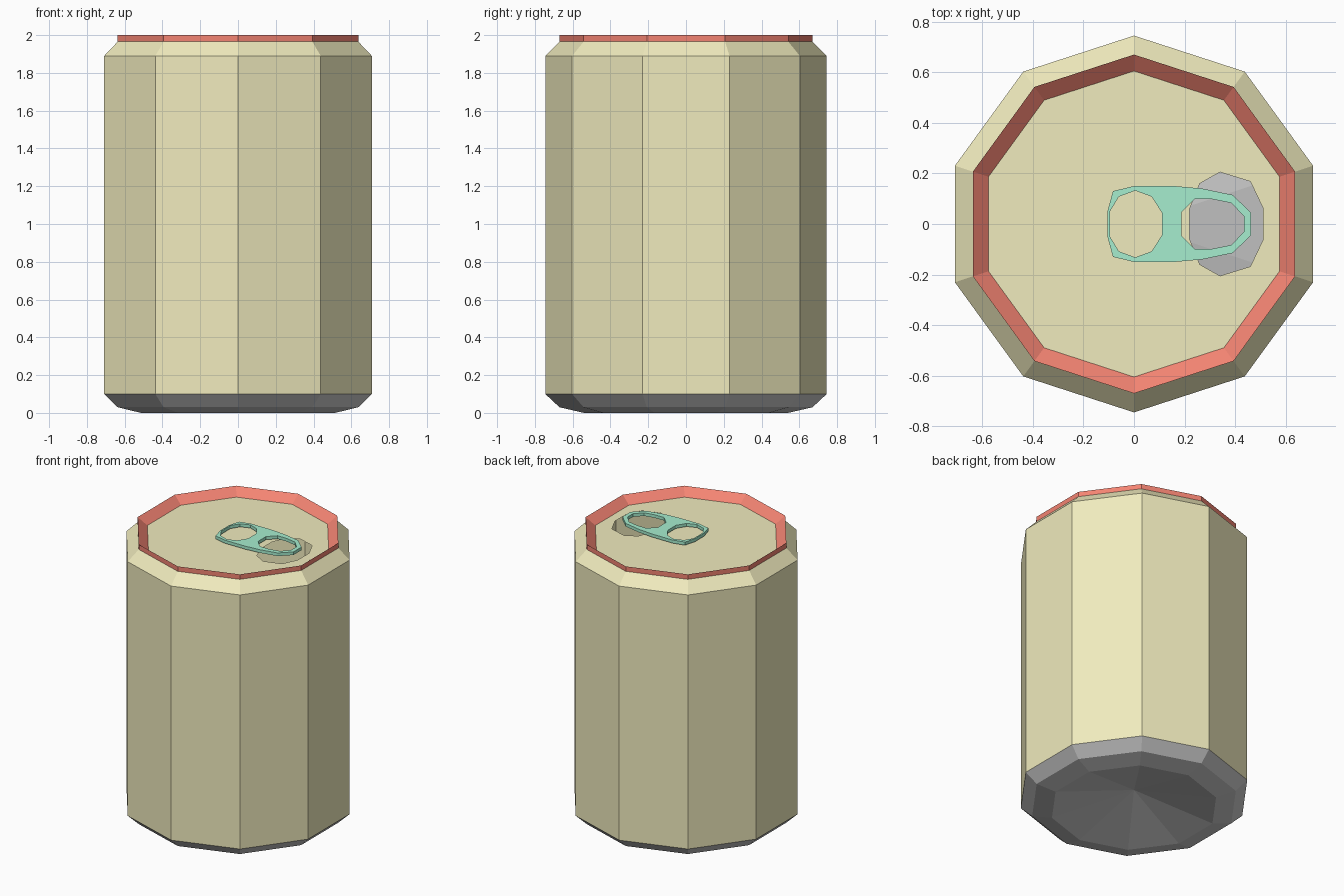
import bpy, bmesh
from math import pi, sin, cos

if "Cube" in bpy.data.objects:
    bpy.data.objects.remove(bpy.data.objects["Cube"])

SIDES = 10


def material(name, rgb):
    m = bpy.data.materials.new(name)
    m.diffuse_color = (*rgb, 1)
    m.use_nodes = True
    m.node_tree.nodes["Principled BSDF"].inputs["Base Color"].default_value = m.diffuse_color
    return m


TAN = material("tan", (0.87, 0.83, 0.51))
RED = material("red", (0.90, 0.23, 0.17))
GREEN = material("green", (0.38, 0.85, 0.62))


def finish(bm, name, mat):
    mesh = bpy.data.meshes.new(name)
    bm.to_mesh(mesh)
    bm.free()
    if mat:
        mesh.materials.append(mat)
    ob = bpy.data.objects.new(name, mesh)
    bpy.context.collection.objects.link(ob)
    return ob


def decagon(r):
    return [(r * cos(pi / 2 + 2 * pi * k / SIDES), r * sin(pi / 2 + 2 * pi * k / SIDES))
            for k in range(SIDES)]


def lathe(name, profile, mat=None):
    """Ten-sided surface of revolution from (radius, z) points."""
    bm = bmesh.new()
    rings = [[bm.verts.new((x, y, z)) for x, y in decagon(r)] for r, z in profile]
    for a, b in zip(rings, rings[1:]):
        for k in range(SIDES):
            n = (k + 1) % SIDES
            bm.faces.new((a[k], a[n], b[n], b[k]))
    bmesh.ops.remove_doubles(bm, verts=bm.verts, dist=1e-5)
    return finish(bm, name, mat)


def mirrored(half):
    """Close an upper half outline by reflecting it across the x axis."""
    return half + [(x, -y) for x, y in reversed(half)]


def plate(name, loops, z, mat):
    """Flat sheet: first loop is the outline, the others are holes."""
    bm = bmesh.new()
    for loop in loops:
        vs = [bm.verts.new((x, y, z)) for x, y in loop]
        for a, b in zip(vs, vs[1:] + vs[:1]):
            bm.edges.new((a, b))
    bmesh.ops.triangle_fill(bm, edges=bm.edges[:], use_beauty=True, normal=(0, 0, 1))
    bm.normal_update()
    bmesh.ops.reverse_faces(bm, faces=[f for f in bm.faces if f.normal.z < 0])
    return finish(bm, name, mat)


# Can shell: domed base, wall with shoulder, raised rim
lathe("base", [(0, 0.13), (0.54, 0), (0.67, 0.03), (0.745, 0.10)])
lathe("body", [(0.745, 0.10), (0.745, 1.89), (0.67, 1.965)], TAN)
lathe("rim", [(0.67, 1.965), (0.67, 2.0), (0.605, 1.95)], RED)

# Lid with drinking hole
mouth = mirrored([(0.22, 0.06), (0.26, 0.16), (0.34, 0.205), (0.46, 0.168), (0.51, 0.063)])
plate("lid", [decagon(0.605), mouth], 1.95, TAN)

# Pull tab with finger hole and front hole
outline = mirrored([(-0.105, 0.05), (-0.083, 0.13), (0, 0.15), (0.16, 0.15),
                    (0.27, 0.14), (0.39, 0.115), (0.463, 0.045)])
finger = mirrored([(-0.095, 0.05), (-0.06, 0.108)]
                  + [(0.005, 0.132), (0.07, 0.108), (0.11, 0.045)])
front = mirrored([(0.187, 0.045), (0.24, 0.098), (0.31, 0.098), (0.385, 0.083), (0.435, 0.03)])
tab = plate("pull_tab", [outline, finger, front], 1.987, GREEN)
solid = tab.modifiers.new("thickness", 'SOLIDIFY')
solid.thickness = 0.022
solid.offset = -1
